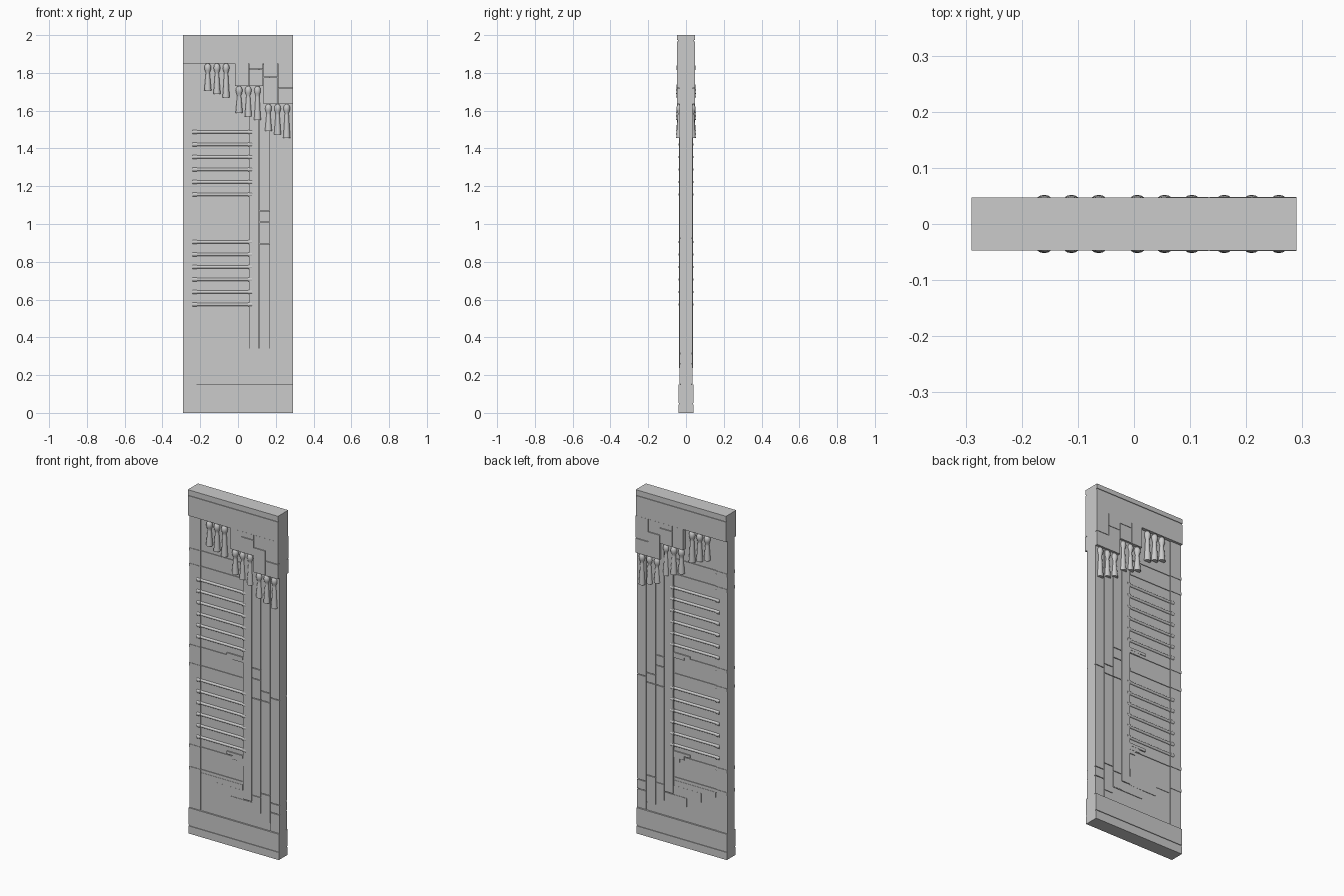
import bpy, bmesh, math
from mathutils import Matrix

if "Cube" in bpy.data.objects:
    bpy.data.objects.remove(bpy.data.objects["Cube"])


def finish(name, bm, mirror=True, smooth=False):
    me = bpy.data.meshes.new(name)
    bmesh.ops.recalc_face_normals(bm, faces=bm.faces)
    bm.to_mesh(me)
    bm.free()
    ob = bpy.data.objects.new(name, me)
    bpy.context.collection.objects.link(ob)
    if mirror:  # the back repeats the front
        m = ob.modifiers.new("back_copy", 'MIRROR')
        m.use_axis = (False, True, False)
        m.use_mirror_merge = False
    if smooth:
        bpy.ops.object.select_all(action='DESELECT')
        ob.select_set(True)
        bpy.context.view_layer.objects.active = ob
        bpy.ops.object.shade_smooth_by_angle(angle=math.radians(40))
    return ob


def add_box(bm, x0, x1, y0, y1, z0, z1):
    mat = Matrix.Translation(((x0 + x1) / 2, (y0 + y1) / 2, (z0 + z1) / 2))
    mat = mat @ Matrix.Diagonal((x1 - x0, y1 - y0, z1 - z0, 1))
    bmesh.ops.create_cube(bm, size=1, matrix=mat)


def relief(name, rects):
    """Raised rectangles (x0, x1, z0, z1, height) on the front and back."""
    bm = bmesh.new()
    for x0, x1, z0, z1, h in rects:
        add_box(bm, x0, x1, -h, -0.02, z0, z1)
    return finish(name, bm)


def rail(name, half, z0, z1, groove):
    """Slab with one shallow groove on each face."""
    bm = bmesh.new()
    g = 0.004
    for a, b, h in ((z0, groove - g, half), (groove - g, groove + g, half - 0.004),
                    (groove + g, z1, half)):
        add_box(bm, -W, W, -h, h, a, b)
    return finish(name, bm, mirror=False)


W = 0.29

# Core slab with top and bottom rails
bm = bmesh.new()
add_box(bm, -W, W, -0.028, 0.028, 0.14, 1.86)
finish("core_panel", bm, mirror=False)
rail("top_rail", 0.047, 1.85, 2.0, 1.97)
rail("bottom_rail", 0.04, 0.0, 0.15, 0.048)

# Left stile and plain foot panel
relief("left_stile", [(-W, -0.219, 0.15, 1.85, 0.033)])
relief("foot_panel", [(-0.214, 0.226, 0.15, 0.34, 0.031)])

# Paired cross bands
bands = (1.65, 1.56, 1.09, 0.983, 0.51, 0.38)
relief("cross_bands", [(-W, -0.216, z - 0.009, z + 0.009, 0.0355) for z in bands]
       + [(-0.216, 0.05, z - 0.009, z + 0.009, 0.032) for z in bands])

# Stepped vertical strips on the right, cut into segments
strips = (
    (0.057, 0.112, 0.037, (0.29, 1.85)),
    (0.115, 0.169, 0.036, (0.235, 0.33, 0.895, 1.01, 1.07, 1.85)),
    (0.172, 0.230, 0.035, (0.195, 0.355, 0.895, 0.95, 1.85)),
    (0.233, W, 0.034, (0.15, 0.26, 0.315, 0.925, 1.85)),
)
rects = []
for x0, x1, h, zs in strips:
    for a, b in zip(zs, zs[1:]):
        rects.append((x0, x1, a + 0.002, b - 0.002, h))
relief("stepped_strips", rects)

# Stair-like feet at the bottom of the field
relief("foot_steps", [(-0.214, 0.052, 0.34, 0.371, 0.0335),
                      (-0.12, 0.055, 0.287, 0.34, 0.034),
                      (-0.028, 0.169, 0.235, 0.286, 0.0345)])
relief("small_steps", [(-0.05, 0.055, 1.097, 1.113, 0.035), (-0.012, 0.055, 1.082, 1.097, 0.034),
                       (-0.05, 0.055, 0.525, 0.541, 0.035), (-0.012, 0.055, 0.503, 0.525, 0.034),
                       (0.02, 0.055, 0.48, 0.503, 0.033)])

# Stepped corner blocks under the top rail
relief("corner_blocks", [
    (-0.015, 0.055, 1.73, 1.85, 0.0475), (0.057, 0.133, 1.73, 1.818, 0.0485),
    (0.057, 0.133, 1.821, 1.85, 0.0475), (0.135, 0.209, 1.635, 1.776, 0.0485),
    (0.135, 0.209, 1.779, 1.85, 0.0475), (0.211, W, 1.635, 1.718, 0.0485),
    (0.211, W, 1.721, 1.85, 0.0475)])

# Round ladder rods with thicker end caps
bm = bmesh.new()
for top in (1.487, 0.905):
    for i in range(6):
        z = top - i * 0.0662
        for x0, x1, r in ((-0.22, 0.055, 0.008), (-0.24, -0.217, 0.0115), (0.052, 0.075, 0.0115)):
            mat = Matrix.Translation(((x0 + x1) / 2, -0.028, z)) @ Matrix.Rotation(math.pi / 2, 4, 'Y')
            bmesh.ops.create_cone(bm, cap_ends=True, segments=16, radius1=r, radius2=r,
                                  depth=x1 - x0, matrix=mat)
finish("ladder_rods", bm, smooth=True)


# Tassels: ball head, neck and flared skirt, lathed
def add_tassel(bm, x, top, length, n=16):
    profile = [(0.002, 0), (0.010, -0.003), (0.016, -0.012), (0.018, -0.025), (0.015, -0.038),
               (0.010, -0.050), (0.011, -0.058), (0.015, -length * 0.7), (0.019, -length)]
    rings = []
    for r, z in profile:
        rings.append([bm.verts.new((x + r * math.cos(2 * math.pi * k / n),
                                    -0.033 + r * math.sin(2 * math.pi * k / n), top + z))
                      for k in range(n)])
    for a, b in zip(rings, rings[1:]):
        for k in range(n):
            bm.faces.new((a[k], a[(k + 1) % n], b[(k + 1) % n], b[k]))
    bm.faces.new(rings[0])
    bm.faces.new(rings[-1])


for i, (x0, top) in enumerate(((-0.16, 1.85), (0.006, 1.73), (0.161, 1.635))):
    bm = bmesh.new()
    for k in range(3):
        add_tassel(bm, x0 + k * 0.0485, top, 0.143 + k * 0.018)
    finish(f"tassel_group_{i + 1}", bm, smooth=True)
